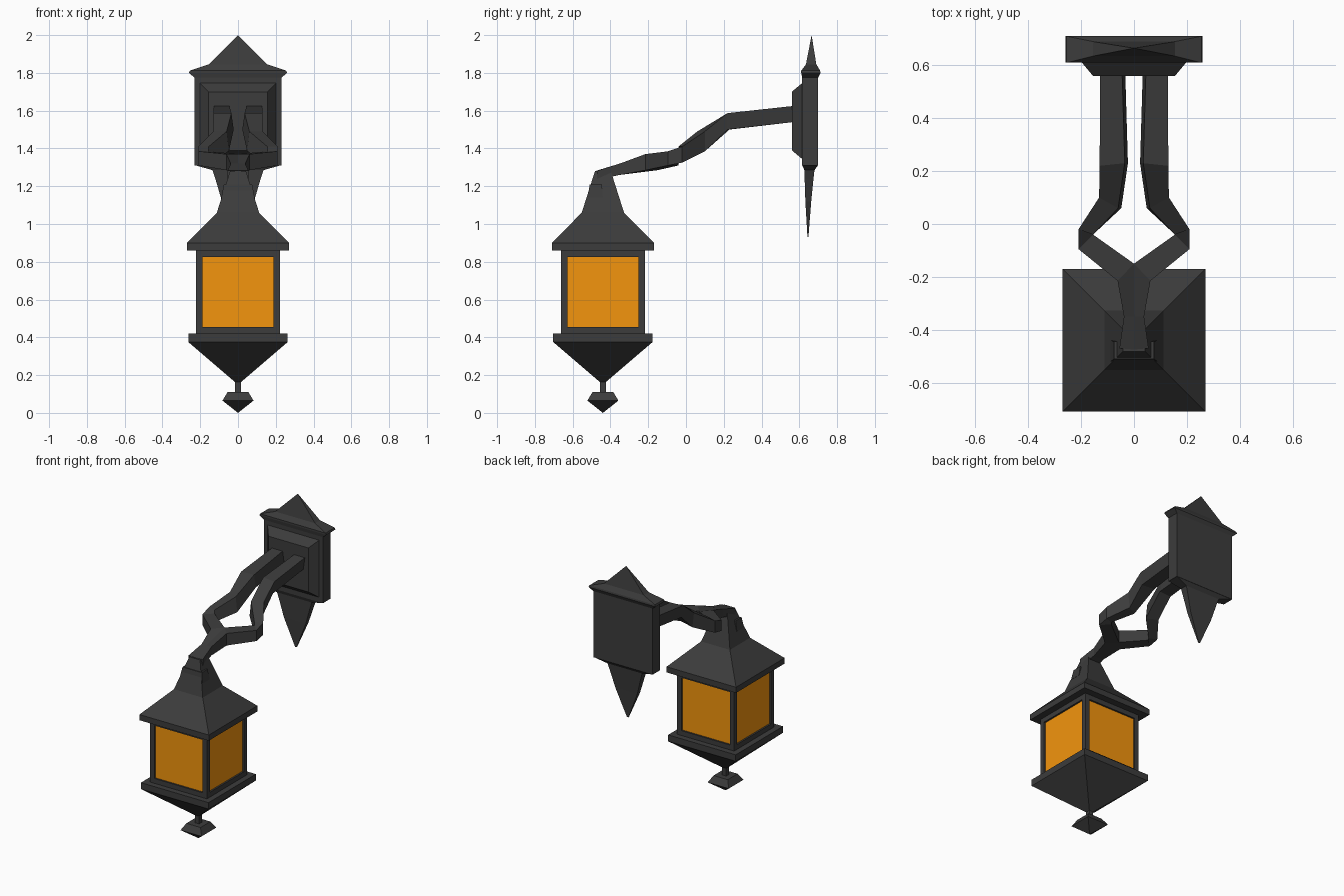
import bpy, bmesh

if "Cube" in bpy.data.objects:
    bpy.data.objects.remove(bpy.data.objects["Cube"])

CY = -0.44  # lantern axis


def material(name, color):
    m = bpy.data.materials.new(name)
    m.diffuse_color = color
    m.use_nodes = True
    m.node_tree.nodes["Principled BSDF"].inputs["Base Color"].default_value = m.diffuse_color
    return m


IRON = material("dark_iron", (0.045, 0.045, 0.045, 1))
GLASS = material("amber_glass", (0.9, 0.3, 0.004, 1))


def finish(name, bm):
    bmesh.ops.remove_doubles(bm, verts=bm.verts[:], dist=1e-5)
    bmesh.ops.recalc_face_normals(bm, faces=bm.faces[:])
    me = bpy.data.meshes.new(name)
    bm.to_mesh(me)
    bm.free()
    ob = bpy.data.objects.new(name, me)
    bpy.context.collection.objects.link(ob)
    me.materials.append(IRON)
    return ob


def skin(name, rings):
    """Join a series of four-cornered rings and close both ends."""
    bm = bmesh.new()
    rows = [[bm.verts.new(p) for p in r] for r in rings]
    for a, b in zip(rows, rows[1:]):
        for i in range(4):
            j = (i + 1) % 4
            bm.faces.new((a[i], a[j], b[j], b[i]))
    bm.faces.new(rows[0])
    bm.faces.new(rows[-1])
    # collapse pointed ends and shared corners
    bmesh.ops.dissolve_degenerate(bm, edges=bm.edges[:], dist=1e-5)
    return finish(name, bm)


def stack(name, profile):
    """Rectangular tower from (z, half width x, y front, y back)."""
    return skin(name, [[(-h, a, z), (h, a, z), (h, b, z), (-h, b, z)]
                       for z, h, a, b in profile])


def square(name, profile):
    """Square tower on the lantern axis from (z, half width)."""
    return stack(name, [(z, h, CY - h, CY + h) for z, h in profile])


# Lantern: finial, stem, tapered base, roof
square("finial", [(0, 0), (0.065, 0.082), (0.11, 0.055)])
square("finial_stem", [(0.10, 0.016), (0.18, 0.016)])
square("lantern_base", [(0.16, 0.012), (0.375, 0.263), (0.42, 0.263)])
square("lantern_roof", [(0.86, 0.27), (0.90, 0.27), (1.06, 0.112), (1.28, 0.042)])

# Lantern body with a recessed amber pane on each side
body = square("lantern_body", [(0.42, 0.222), (0.86, 0.222)])
body.data.materials.append(GLASS)
bm = bmesh.new()
bm.from_mesh(body.data)
bm.normal_update()
panes = [f for f in bm.faces if abs(f.normal.z) < 0.5]
bmesh.ops.inset_individual(bm, faces=panes, thickness=0.048)
for f in panes:
    f.material_index = 1
for f in panes:
    inward = f.normal * -0.012
    ring = bmesh.ops.inset_individual(bm, faces=[f], thickness=0.0001)
    bmesh.ops.translate(bm, verts=f.verts[:], vec=inward)
    for r in ring["faces"]:
        r.material_index = 0
bm.to_mesh(body.data)
bm.free()

# Wall plate with pointed cap, hanging point and bevelled front panel
stack("wall_plate", [(1.31, 0.23, 0.615, 0.70), (1.78, 0.23, 0.615, 0.70)])
stack("plate_cap", [(1.775, 0.23, 0.615, 0.70), (1.80, 0.26, 0.61, 0.712),
                    (1.812, 0.255, 0.61, 0.71), (1.845, 0.155, 0.635, 0.69),
                    (2.0, 0, 0.665, 0.665)])
stack("plate_drop", [(0.93, 0.006, 0.643, 0.648), (1.12, 0.085, 0.632, 0.663),
                     (1.24, 0.12, 0.628, 0.675), (1.285, 0.135, 0.627, 0.68),
                     (1.312, 0.23, 0.615, 0.70)])
skin("plate_panel", [[(-h, y, a), (h, y, a), (h, y, b), (-h, y, b)]
                     for h, y, a, b in [(0.205, 0.62, 1.34, 1.75),
                                        (0.155, 0.56, 1.39, 1.70)]])

# Twin arms: inner x, inner y, outer x, outer y, bottom z, top z
ARM = [(0.045, 0.57, 0.128, 0.57, 1.54, 1.625),
       (0.035, 0.23, 0.13, 0.22, 1.50, 1.587),
       (0.06, 0.06, 0.132, 0.10, 1.385, 1.49),
       (0.155, -0.04, 0.21, -0.02, 1.325, 1.41),
       (0.155, -0.04, 0.21, -0.095, 1.31, 1.385),
       (0.0, -0.15, 0.062, -0.215, 1.285, 1.37),
       (-0.005, -0.35, 0.038, -0.35, 1.26, 1.32),
       (0.0, -0.475, 0.055, -0.47, 1.235, 1.282)]
for side, s in (("left", -1), ("right", 1)):
    rings = []
    for i, (ix, iy, ox, oy, lo, hi) in enumerate(ARM):
        lean = 0.012 if i < 3 else 0  # bars are slightly twisted near the wall
        rings.append([(s * (ix - lean), iy, lo), (s * (ox - lean), oy, lo),
                      (s * ox, oy, hi), (s * ix, iy, hi)])
    skin(side + "_arm", rings)

# Arm pin showing on both sides of the roof neck
stack("arm_pin", [(1.14, 0.088, CY - 0.08, CY), (1.21, 0.075, CY - 0.07, CY - 0.005)])
